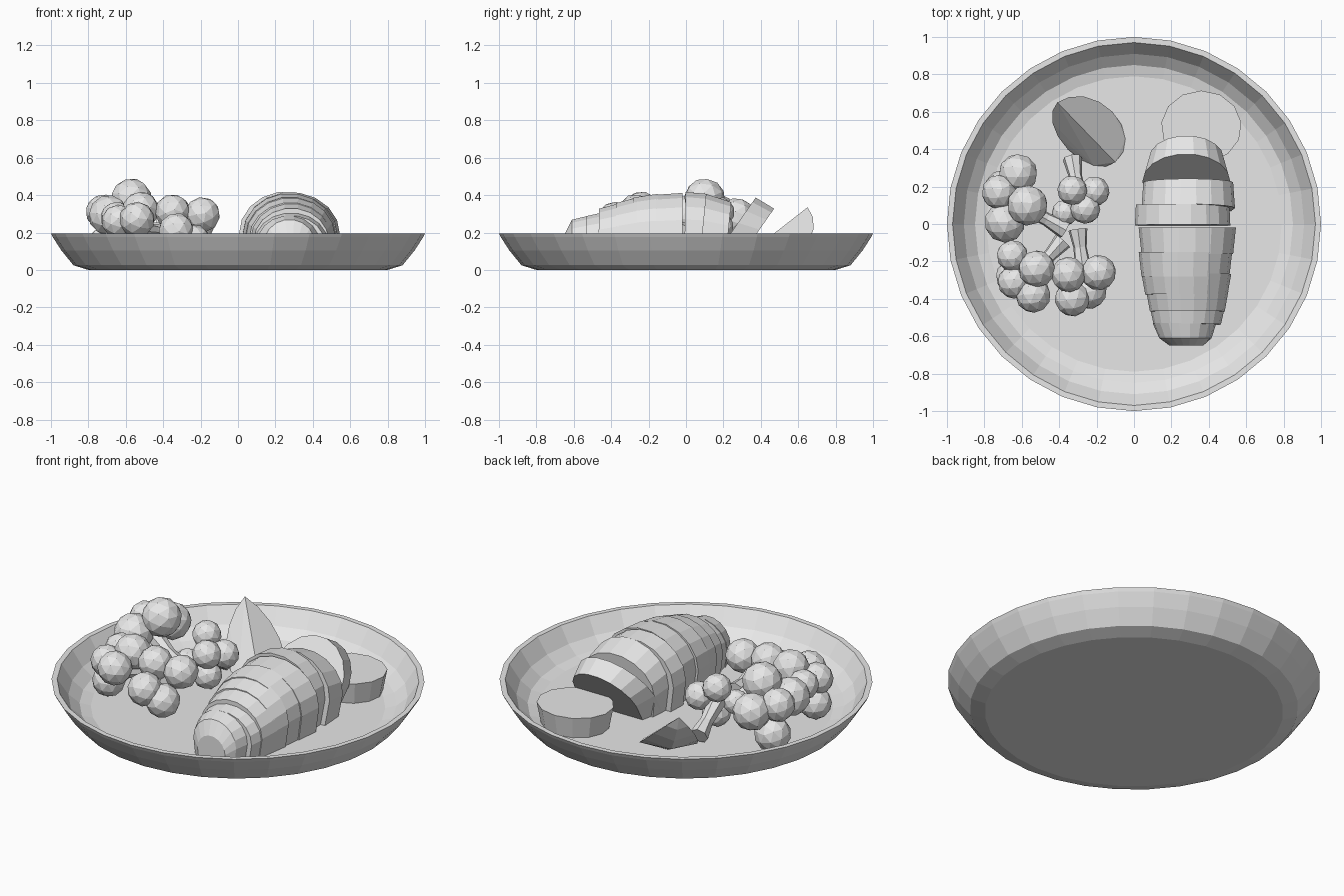
import bpy, bmesh, math
from mathutils import Vector

cube = bpy.data.objects.get("Cube")
if cube:
    bpy.data.objects.remove(cube, do_unlink=True)

FLOOR = 0.04

grey = bpy.data.materials.new("plain_grey")
grey.use_nodes = True
grey.diffuse_color = (0.8, 0.8, 0.8, 1)
grey.node_tree.nodes["Principled BSDF"].inputs["Base Color"].default_value = (0.8, 0.8, 0.8, 1)


def finish(name, bm):
    """Turn a bmesh into a flat-shaded object."""
    bmesh.ops.recalc_face_normals(bm, faces=bm.faces)
    mesh = bpy.data.meshes.new(name)
    bm.to_mesh(mesh)
    bm.free()
    mesh.materials.append(grey)
    obj = bpy.data.objects.new(name, mesh)
    bpy.context.collection.objects.link(obj)
    return obj


def loft(bm, rings):
    """Join equal rings of points and cap both ends."""
    loops = [[bm.verts.new(p) for p in ring] for ring in rings]
    n = len(loops[0])
    for a, b in zip(loops, loops[1:]):
        for i in range(n):
            j = (i + 1) % n
            bm.faces.new((a[i], a[j], b[j], b[i]))
    bm.faces.new(loops[0])
    bm.faces.new(loops[-1])


def circle(r, z, n):
    return [(r * math.sin(math.tau * i / n), r * math.cos(math.tau * i / n), z) for i in range(n)]


# Plate: outer wall, rim, then inner wall down to the floor
profile = [(0.80, 0), (0.88, 0.025), (0.945, 0.105), (0.99, 0.175), (1.0, 0.195),
           (0.97, 0.195), (0.91, 0.105), (0.85, 0.055), (0.79, FLOOR)]
bm = bmesh.new()
loft(bm, [circle(r, z, 32) for r, z in profile])
finish("plate", bm)


# Sliced roast: each slice is a domed section swept along y
def section(y, cx, w, h, lean):
    spring = FLOOR + 0.4 * (h - FLOOR)
    pts = [(cx + 0.92 * w, FLOOR)]
    for i in range(10):
        a = math.pi * i / 9
        pts.append((cx + w * math.cos(a), spring + (h - spring) * math.sin(a)))
    pts.append((cx - 0.92 * w, FLOOR))
    return [(x, y + lean * (z - FLOOR), z) for x, z in pts]


# y start, y end, centre x, half widths, heights, lean
slices = [
    (-0.54, -0.45, 0.285, 0.18, 0.20, 0.29, 0.31, 0.03),
    (-0.47, -0.36, 0.285, 0.20, 0.22, 0.33, 0.36, 0.02),
    (-0.38, -0.27, 0.28, 0.22, 0.24, 0.36, 0.39, 0.02),
    (-0.28, -0.15, 0.275, 0.235, 0.25, 0.39, 0.41, 0.0),
    (-0.16, -0.02, 0.285, 0.245, 0.26, 0.405, 0.415, 0.0),
    (-0.01, 0.10, 0.26, 0.255, 0.25, 0.42, 0.41, 0.02),
    (0.07, 0.21, 0.29, 0.25, 0.24, 0.41, 0.365, 0.1),
    (0.13, 0.27, 0.28, 0.235, 0.20, 0.39, 0.33, 0.7),
]
for i, (y0, y1, cx, w0, w1, h0, h1, lean) in enumerate(slices):
    bm = bmesh.new()
    loft(bm, [section(y0, cx, w0, h0, lean), section(y1, cx, w1, h1, lean)])
    finish(f"roast_slice_{i + 1}", bm)

bm = bmesh.new()
loft(bm, [section(-0.65, 0.28, 0.09, 0.19, 0.0), section(-0.61, 0.275, 0.14, 0.27, 0.0),
          section(-0.53, 0.27, 0.17, 0.29, 0.0)])
finish("roast_end", bm)

# Round potato slice
bm = bmesh.new()
loft(bm, [[(0.36 + k * x, 0.52 + 0.9 * k * y, z) for x, y, z in circle(1, z, 13)]
          for k, z in ((0.19, FLOOR), (0.215, 0.165))])
finish("potato_slice", bm)

# Potato wedge: two flat half discs meeting in a ridge, with rounded skin below
middle = Vector((-0.255, 0.49, 0.21))
ridge = Vector((-0.155, 0.16, 0.125))
right, left = Vector((0.14, 0.11, -0.12)), Vector((-0.10, -0.09, -0.14))
under = Vector((0.02, 0.01, -0.19))
bm = bmesh.new()
for side in (right, under, left):
    for i in range(9):
        a = math.pi * i / 8
        p = middle + ridge * math.cos(a) + side * math.sin(a)
        p.z = max(p.z, FLOOR)
        bm.verts.new(p)
bmesh.ops.remove_doubles(bm, verts=bm.verts, dist=0.002)
hull = bmesh.ops.convex_hull(bm, input=bm.verts)
loose = [v for v in bm.verts if not v.link_faces]
bmesh.ops.delete(bm, geom=loose, context="VERTS")
bmesh.ops.dissolve_limit(bm, angle_limit=math.radians(2), verts=bm.verts, edges=bm.edges)
finish("potato_wedge", bm)


# Florets: clusters of low-poly balls on a flared stem
def floret(name, balls, root, tip):
    bm = bmesh.new()
    for x, y, z, r in balls:
        made = bmesh.ops.create_icosphere(bm, subdivisions=2, radius=r)
        bmesh.ops.rotate(bm, verts=made["verts"], matrix=Vector((0, 0, 1)).rotation_difference(
            Vector((x, y, 0.5))).to_matrix())
        bmesh.ops.translate(bm, verts=made["verts"], vec=(x, y, z))
    finish(name + "_head", bm)
    root, tip = Vector(root), Vector(tip)
    turn = (tip - root).to_track_quat("Z", "Y")
    bm = bmesh.new()
    loft(bm, [[root.lerp(tip, t) + turn @ Vector(p) for p in circle(r, 0, 7)]
              for t, r in ((0, 0.05), (0.6, 0.036), (1, 0.052))])
    finish(name + "_stem", bm)


floret("tall_floret",
       [(-0.57, 0.10, 0.38, 0.11), (-0.62, 0.27, 0.28, 0.105), (-0.72, 0.17, 0.31, 0.095),
        (-0.69, 0.01, 0.29, 0.11), (-0.70, 0.19, 0.14, 0.10)],
       (-0.62, 0.11, 0.25), (-0.37, -0.03, 0.20))
floret("side_floret",
       [(-0.65, -0.17, 0.28, 0.085), (-0.52, -0.24, 0.32, 0.10), (-0.64, -0.31, 0.26, 0.09),
        (-0.54, -0.38, 0.27, 0.095), (-0.65, -0.28, 0.13, 0.09)],
       (-0.55, -0.28, 0.22), (-0.38, -0.09, 0.20))
floret("front_floret",
       [(-0.35, -0.27, 0.31, 0.095), (-0.19, -0.26, 0.295, 0.095), (-0.33, -0.40, 0.21, 0.095),
        (-0.24, -0.36, 0.15, 0.095)],
       (-0.27, -0.27, 0.22), (-0.30, -0.03, 0.20))
floret("back_floret",
       [(-0.33, 0.18, 0.31, 0.08), (-0.21, 0.175, 0.23, 0.08), (-0.26, 0.08, 0.25, 0.08),
        (-0.37, 0.06, 0.19, 0.07), (-0.27, 0.10, 0.12, 0.08)],
       (-0.29, 0.12, 0.20), (-0.33, 0.35, 0.09))
